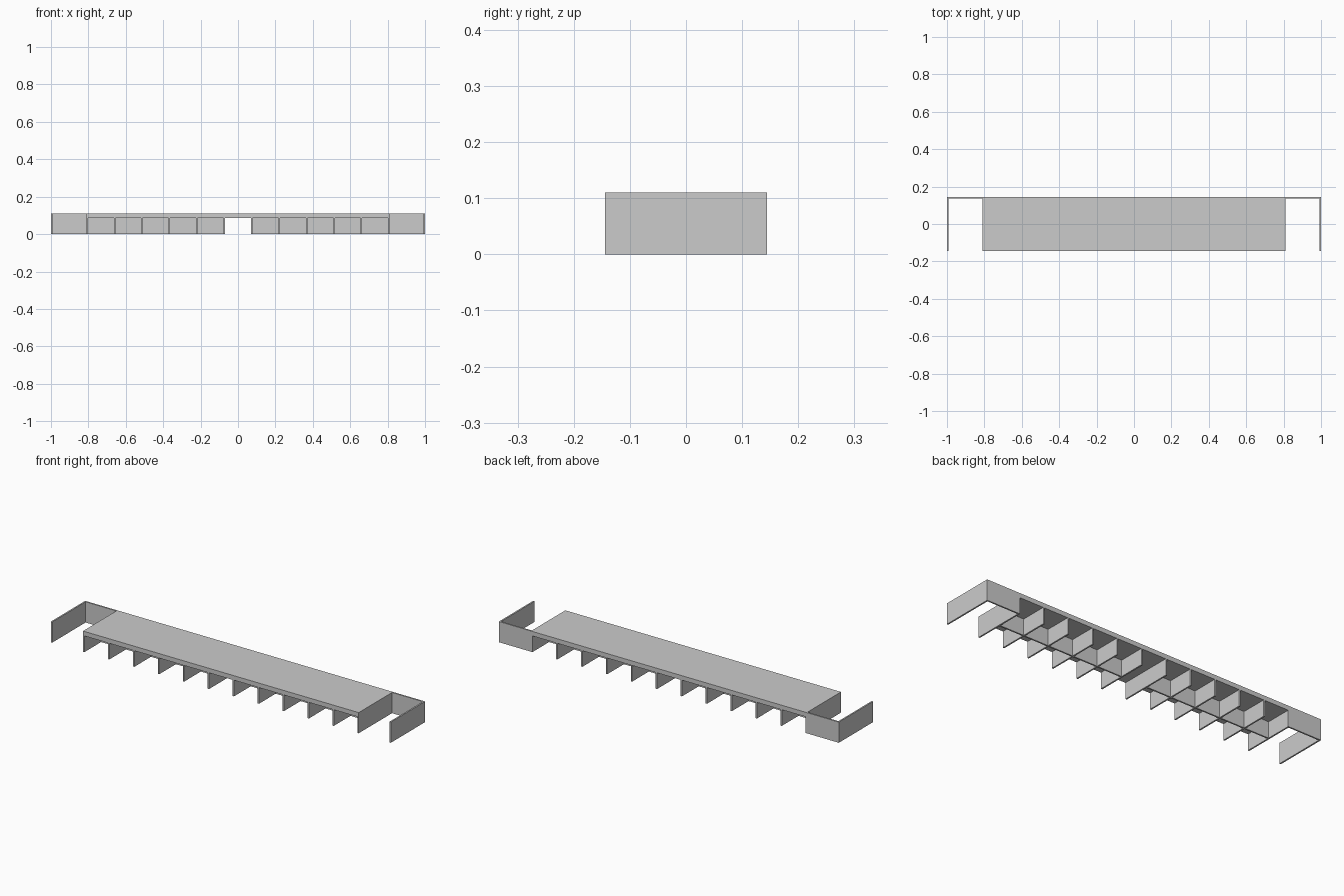
import bpy

if "Cube" in bpy.data.objects:
    bpy.data.objects.remove(bpy.data.objects["Cube"])

H = 0.11        # overall height
SLAB_Z = 0.086  # underside of slab
D = 0.144       # half depth
W = 0.811       # half width of slab
T = 0.008       # panel thickness


def box(name, x0, x1, y0, y1, z0, z1):
    bpy.ops.mesh.primitive_cube_add(
        size=1, location=((x0 + x1) / 2, (y0 + y1) / 2, (z0 + z1) / 2))
    ob = bpy.context.object
    ob.name = name
    ob.scale = (x1 - x0, y1 - y0, z1 - z0)
    bpy.ops.object.transform_apply(location=False, rotation=False, scale=True)
    return ob


def mirrored(name, x0, x1, *rest):
    box(name + "_right", x0, x1, *rest)
    box(name + "_left", -x1, -x0, *rest)


# Main slab
box("deck_slab", -W, W, -D, D, SLAB_Z, H)

# Twelve evenly spaced cross ribs under the slab
step = (2 * W - T) / 11
for i in range(12):
    x = -W + i * step
    box(f"cross_rib_{i + 1}", x, x + T, -D, D, 0, SLAB_Z)

# Lengthwise web along the middle, left open in the centre bay
mirrored("centre_web", step / 2, W - T / 2, -T / 2, T / 2, 0, SLAB_Z)

# L-shaped end screens: back panel and side panel
mirrored("back_panel", W, 1, D - T, D, 0, H)
mirrored("side_panel", 1 - T, 1, -D, D - T, 0, H)
